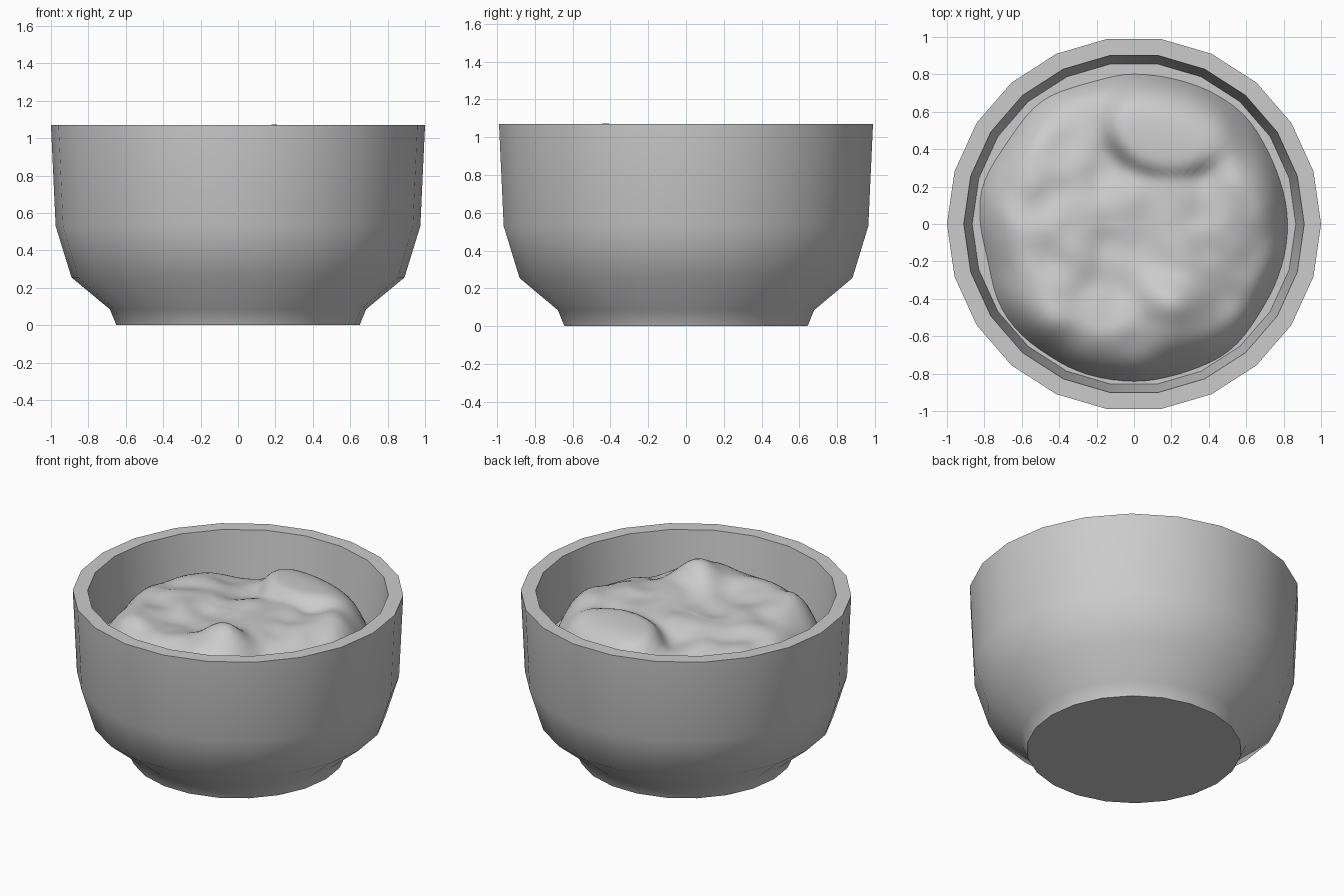
import bpy, bmesh, math
from mathutils import Vector, noise

if "Cube" in bpy.data.objects:
    bpy.data.objects.remove(bpy.data.objects["Cube"])

SIDES = 22


def finish(name, bm, angle):
    bmesh.ops.remove_doubles(bm, verts=bm.verts, dist=1e-5)
    bmesh.ops.recalc_face_normals(bm, faces=bm.faces)
    mesh = bpy.data.meshes.new(name)
    bm.to_mesh(mesh)
    bm.free()
    ob = bpy.data.objects.new(name, mesh)
    bpy.context.collection.objects.link(ob)
    bpy.ops.object.select_all(action='DESELECT')
    ob.select_set(True)
    bpy.context.view_layer.objects.active = ob
    bpy.ops.object.shade_smooth_by_angle(angle=math.radians(angle))
    return ob


def ring(bm, r, z, n):
    return [bm.verts.new((r * math.cos(2 * math.pi * i / n),
                          r * math.sin(2 * math.pi * i / n), z)) for i in range(n)]


def bridge(bm, a, b):
    n = len(a)
    for i in range(n):
        j = (i + 1) % n
        bm.faces.new((a[i], a[j], b[j], b[i]))


# Bowl: outer wall, flat rim, inner wall and inner floor
bm = bmesh.new()
profile = [(0.65, 0), (0.685, 0.085), (0.89, 0.255), (0.975, 0.53), (1.0, 1.07),
           (0.91, 1.07), (0.865, 0.70)]
rings = [ring(bm, r, z, SIDES) for r, z in profile]
for a, b in zip(rings, rings[1:]):
    bridge(bm, a, b)
bm.faces.new(rings[0])
bm.faces.new(rings[-1])
bowl = finish("bowl", bm, 40)
# Crisp line where the foot meets the body
sharp = bowl.data.attributes.get("sharp_edge") or \
    bowl.data.attributes.new("sharp_edge", 'BOOLEAN', 'EDGE')
for e in bowl.data.edges:
    if all(abs(bowl.data.vertices[v].co.z - 0.085) < 1e-4 for v in e.vertices):
        sharp.data[e.index].value = True

# Lumpy filling: x, y, radius, height of the main lumps and hollows
LUMPS = [(0.22, -0.42, 0.13, 0.10), (0.05, -0.2, 0.2, 0.02), (-0.15, 0.22, 0.22, -0.03),
         (-0.5, -0.05, 0.25, 0.02), (-0.5, -0.5, 0.2, 0.05), (0.6, 0.15, 0.2, 0.06),
         (-0.1, -0.65, 0.2, 0.02), (0.5, -0.42, 0.12, -0.04), (-0.4, 0.5, 0.2, -0.05)]


def height(x, y, rr):
    h = 0.26 + 0.055 * noise.noise(Vector((x * 2.6, y * 2.6, 3.0)))
    h += 0.03 * noise.noise(Vector((x * 5.5, y * 5.5, 7.0)))
    for lx, ly, lr, lh in LUMPS:
        h += lh * math.exp(-((x - lx) ** 2 + (y - ly) ** 2) / lr ** 2)
    # Smooth flat plateau at the back
    d = math.hypot((x - 0.2) / 0.33, (y - 0.53) / 0.26)
    w = 1 / (1 + math.exp((d - 1) * 14))
    h = h * (1 - w) + 0.325 * w
    return 0.69 + min(h, 0.385) * (1 - rr ** 9)


bm = bmesh.new()
N, STEPS = 88, 30
prev = None
for k in range(1, STEPS + 1):
    rr = (k / STEPS) ** 0.8
    cur = []
    for i in range(N):
        t = 2 * math.pi * i / N
        R = 0.825 + 0.035 * noise.noise(Vector((math.cos(t) * 2, math.sin(t) * 2, 1.0)))
        R -= 0.02 * math.sin(t)
        x, y = R * rr * math.cos(t), R * rr * math.sin(t)
        cur.append(bm.verts.new((x, y, height(x, y, rr))))
    if prev:
        bridge(bm, prev, cur)
    else:
        c = bm.verts.new((0, 0, height(0, 0, 0)))
        for i in range(N):
            bm.faces.new((c, cur[i], cur[(i + 1) % N]))
    prev = cur
finish("filling", bm, 60)
